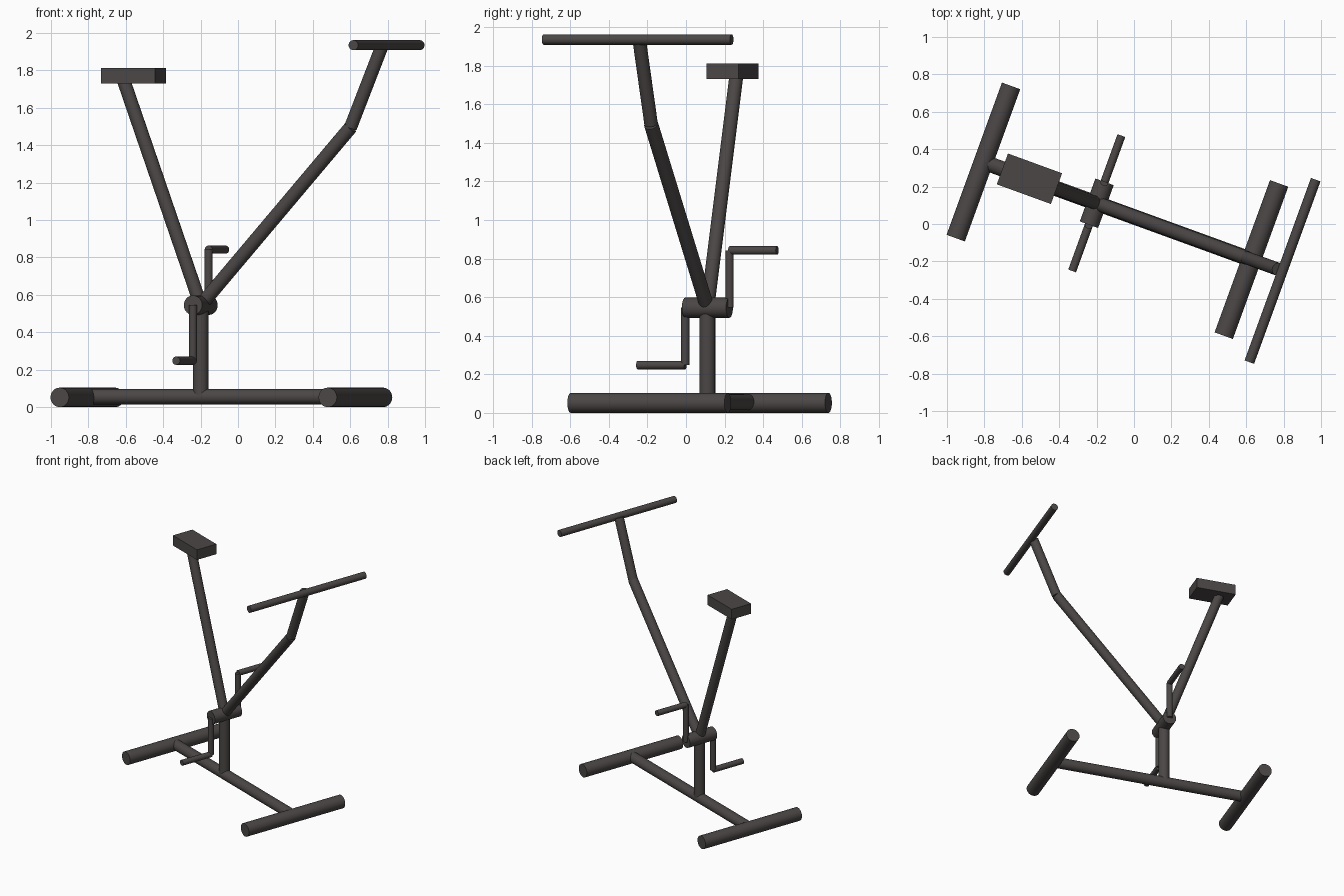
import bpy
from math import radians
from mathutils import Vector, Matrix

cube = bpy.data.objects.get("Cube")
if cube:
    bpy.data.objects.remove(cube, do_unlink=True)

# One dark grey paint for the whole frame
paint = bpy.data.materials.new("dark_grey")
paint.use_nodes = True
colour = (0.07, 0.062, 0.06, 1)
paint.diffuse_color = colour
paint.node_tree.nodes["Principled BSDF"].inputs["Base Color"].default_value = colour

# The bike is laid out along x, then the whole of it is turned about z
TURN = Matrix.Rotation(radians(-20), 4, 'Z')
MID = 0.036      # sideways centre line of the frame
HUB_X, HUB_Z = -0.225, 0.545


def finish(name, matrix):
    obj = bpy.context.object
    obj.name = name
    obj.matrix_world = TURN @ matrix
    obj.data.materials.append(paint)
    return obj


def tube(name, start, end, radius):
    """Round bar between two points, given relative to the centre line."""
    a, b = Vector(start), Vector(end)
    bpy.ops.mesh.primitive_cylinder_add(vertices=32, radius=radius, depth=(b - a).length)
    centre = (a + b) / 2 + Vector((0, MID, 0))
    spin = (b - a).to_track_quat('Z', 'Y').to_matrix().to_4x4()
    obj = finish(name, Matrix.Translation(centre) @ spin)
    bpy.ops.object.shade_smooth_by_angle(angle=radians(40))
    return obj


def crossbar(name, x, z, half, radius):
    return tube(name, (x, -half, z), (x, half, z), radius)


# Base
FRONT_X, REAR_X, FLOOR_Z = 0.655, -0.87, 0.052
crossbar("front_foot", FRONT_X, FLOOR_Z, 0.433, FLOOR_Z)
crossbar("rear_foot", REAR_X, FLOOR_Z, 0.433, FLOOR_Z)
tube("base_beam", (REAR_X, 0, 0.056), (FRONT_X, 0, 0.056), 0.041)
tube("centre_post", (HUB_X, 0, 0.056), (HUB_X, 0, HUB_Z), 0.041)

# Hub and cranks
crossbar("crank_hub", HUB_X, HUB_Z, 0.122, 0.052)
for side, name in ((1, "left"), (-1, "right")):
    y, tip = side * 0.122, side * 0.385
    z = HUB_Z + side * 0.297
    tube(name + "_crank", (HUB_X, y, HUB_Z), (HUB_X, y, z), 0.022)
    tube(name + "_pedal", (HUB_X, y, z), (HUB_X, tip, z), 0.022)

# Handlebar stem
bend = (0.627, 0, 1.495)
tube("lower_stem", (HUB_X, 0, HUB_Z), bend, 0.037)
tube("upper_stem", bend, (0.808, 0, 1.935), 0.035)
crossbar("handlebar", 0.832, 1.935, 0.519, 0.027)

# Seat
tube("seat_post", (HUB_X, 0, HUB_Z), (-0.665, 0, 1.75), 0.036)
bpy.ops.mesh.primitive_cube_add(size=1)
finish("seat", Matrix.Translation((-0.608, MID, 1.771))
       @ Matrix.Diagonal((0.308, 0.175, 0.082, 1)))
